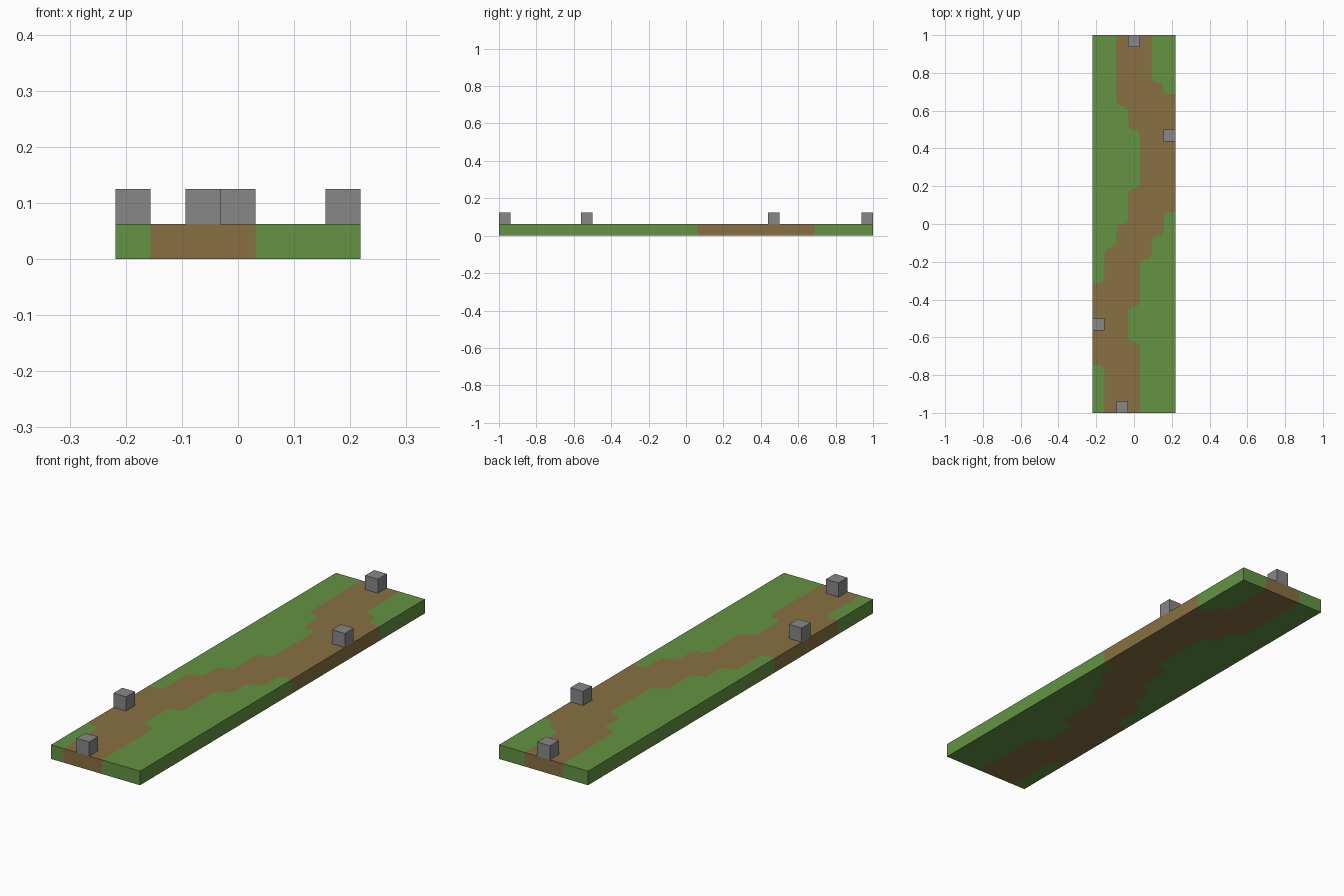
import bpy
import bmesh

cube = bpy.data.objects.get("Cube")
if cube:
    bpy.data.objects.remove(cube, do_unlink=True)

U = 1 / 16            # one grid cell
COLS, ROWS = 7, 32    # ground size in cells
CUT = 0.3             # corner cut of the path border, in cells


def material(name, color):
    mat = bpy.data.materials.new(name)
    mat.use_nodes = True
    mat.diffuse_color = (*color, 1)
    mat.node_tree.nodes["Principled BSDF"].inputs["Base Color"].default_value = (*color, 1)
    return mat


grass = material("grass green", (0.125, 0.292, 0.055))
dirt = material("dirt brown", (0.246, 0.162, 0.054))
stone = material("stone grey", (0.242, 0.242, 0.242))


def add_object(name, bm, mats):
    mesh = bpy.data.meshes.new(name)
    bm.to_mesh(mesh)
    bm.free()
    for mat in mats:
        mesh.materials.append(mat)
    obj = bpy.data.objects.new(name, mesh)
    bpy.context.collection.objects.link(obj)
    return obj


def border(steps, rim):
    """Stepped line with cut corners from (column, end row) pairs."""
    points = [(steps[0][0], 0)]
    for (a, row), (b, _) in zip(steps, steps[1:]):
        d = 1 if b > a else -1
        points += [(a, row)] if a == rim else [(a, row - CUT), (a + d * CUT, row)]
        points += [(b, row)] if b == rim else [(b - d * CUT, row), (b, row + CUT)]
    return points + [(steps[-1][0], ROWS)]


def banks(line, rim):
    """Grass outlines on both sides of the stretch where the path meets the rim."""
    touch = [i for i, p in enumerate(line) if p[0] == rim]
    return [[(rim, 0)] + line[:touch[0] + 1],
            line[touch[-1]:] + [(rim, ROWS)]]


# Ground slab: winding dirt path between grass banks
left = border([(1, 4), (0, 11), (1, 14), (2, 16), (3, 19), (4, 24), (3, 26), (2, 32)], 0)
right = border([(4, 6), (3, 9), (4, 13), (5, 15), (6, 17), (7, 27), (6, 28), (5, 32)], COLS)

bm = bmesh.new()
verts = {}


def vert(p):
    if p not in verts:
        verts[p] = bm.verts.new(((p[0] - COLS / 2) * U, (p[1] - ROWS / 2) * U, 0))
    return verts[p]


outlines = [(o, 0) for o in banks(left, 0) + banks(right, COLS)]
outlines.append((left + right[::-1], 1))
for outline, index in outlines:
    face = bm.faces.new([vert(p) for p in outline])
    face.material_index = index
    face.normal_update()
    if face.normal.z < 0:
        face.normal_flip()

ground = add_object("ground", bm, [grass, dirt])
solid = ground.modifiers.new("thickness", 'SOLIDIFY')
solid.thickness = U
solid.offset = 1

# Stone blocks along the path
for name, col, row in [("front_stone", 2, 0), ("right_stone", 0, 7),
                       ("left_stone", 6, 23), ("back_stone", 3, 31)]:
    bm = bmesh.new()
    bmesh.ops.create_cube(bm, size=U)
    block = add_object(name, bm, [stone])
    block.location = ((col + 0.5 - COLS / 2) * U, (row + 0.5 - ROWS / 2) * U, 1.5 * U)
